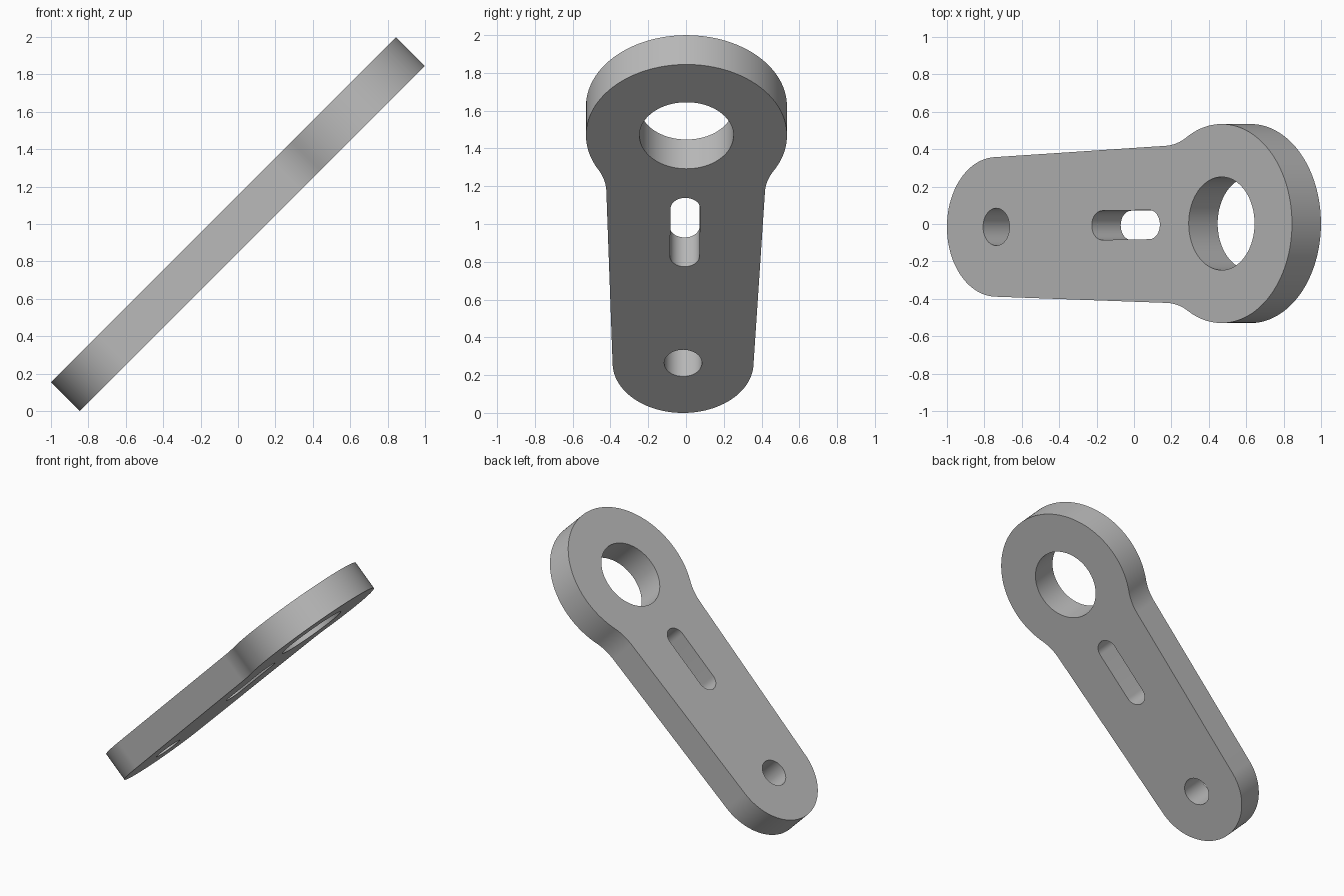
import bpy
import bmesh
from math import sin, cos, pi, sqrt, radians
from mathutils import Vector, Matrix

cube = bpy.data.objects.get("Cube")
if cube:
    bpy.data.objects.remove(cube)

# Link dimensions in the plane of the plate
THICKNESS = 0.219
BIG_R, SMALL_R, FILLET_R = 0.532, 0.373, 0.35
BIG_CENTRE = Vector((0.772, 0.0025))
SPAN = 1.704          # distance between the two end centres
TAPER = 0.0363        # half angle between the straight sides
SKEW = 0.0106         # axis of the link relative to the plate


def arc(centre, radius, start, end, steps):
    return [centre + radius * Vector((cos(a), sin(a)))
            for a in (start + (end - start) * i / steps for i in range(steps + 1))]


def to_plate(points):
    """Move points from the link axis (origin at the big end) to the plate."""
    return [BIG_CENTRE + Matrix.Rotation(SKEW, 2) @ p for p in points]


def slot(start, end, radius):
    return (arc(Vector((start, 0)), radius, pi / 2, 3 * pi / 2, 24)
            + arc(Vector((end, 0)), radius, -pi / 2, pi / 2, 24))


# Outline: big end, fillet, straight side and small end, then mirrored
along = Vector((cos(TAPER), sin(TAPER)))
normal = Vector((-sin(TAPER), cos(TAPER)))
side_height = SMALL_R + SPAN * sin(TAPER)
reach = sqrt((BIG_R + FILLET_R) ** 2 - (side_height + FILLET_R) ** 2)
fillet = normal * (side_height + FILLET_R) - along * reach
turn = Vector((1, 0)).angle(fillet)
half = arc(Vector((0, 0)), BIG_R, 0, turn, 48)
half += arc(fillet, FILLET_R, turn - pi, TAPER - pi / 2, 16)[1:]
half += arc(Vector((-SPAN, 0)), SMALL_R, pi / 2 + TAPER, pi, 32)
outline = half + [Vector((p.x, -p.y)) for p in reversed(half[1:-1])]

# Bore, pin hole and lightening slot
bore = arc(Vector((0, 0)), 0.249, 0, 2 * pi, 80)[:-1]
pin_hole = arc(Vector((-SPAN, 0)), 0.1, 0, 2 * pi, 48)[:-1]
middle_slot = slot(-0.904, -0.545, 0.078)

# Filled profile with its openings, extruded to the plate thickness
profile = bpy.data.curves.new("link_profile", "CURVE")
profile.dimensions = "2D"
profile.fill_mode = "BOTH"
profile.extrude = THICKNESS / 2
for loop in (outline, bore, pin_hole, middle_slot):
    spline = profile.splines.new("POLY")
    spline.points.add(len(loop) - 1)
    for point, p in zip(spline.points, to_plate(loop)):
        point.co = (p.x, p.y, 0, 1)
    spline.use_cyclic_u = True

link = bpy.data.objects.new("link_plate", profile)
bpy.context.collection.objects.link(link)
bpy.ops.object.select_all(action="DESELECT")
link.select_set(True)
bpy.context.view_layer.objects.active = link
bpy.ops.object.convert(target="MESH")
link = bpy.context.object
link.name = "link_plate"

# Weld caps to walls
bm = bmesh.new()
bm.from_mesh(link.data)
bmesh.ops.remove_doubles(bm, verts=bm.verts, dist=0.0001)
bmesh.ops.recalc_face_normals(bm, faces=bm.faces)
bm.to_mesh(link.data)
bm.free()
bpy.ops.object.shade_smooth_by_angle(angle=radians(30))

# Lean the plate up towards +x
link.rotation_euler = (0, -pi / 4, 0)
link.location = (0, 0, 1)

# Plain grey metal
grey = bpy.data.materials.new("plain_grey")
grey.use_nodes = True
colour = (0.5, 0.5, 0.5, 1)
grey.diffuse_color = colour
grey.node_tree.nodes["Principled BSDF"].inputs["Base Color"].default_value = colour
link.data.materials.clear()
link.data.materials.append(grey)
